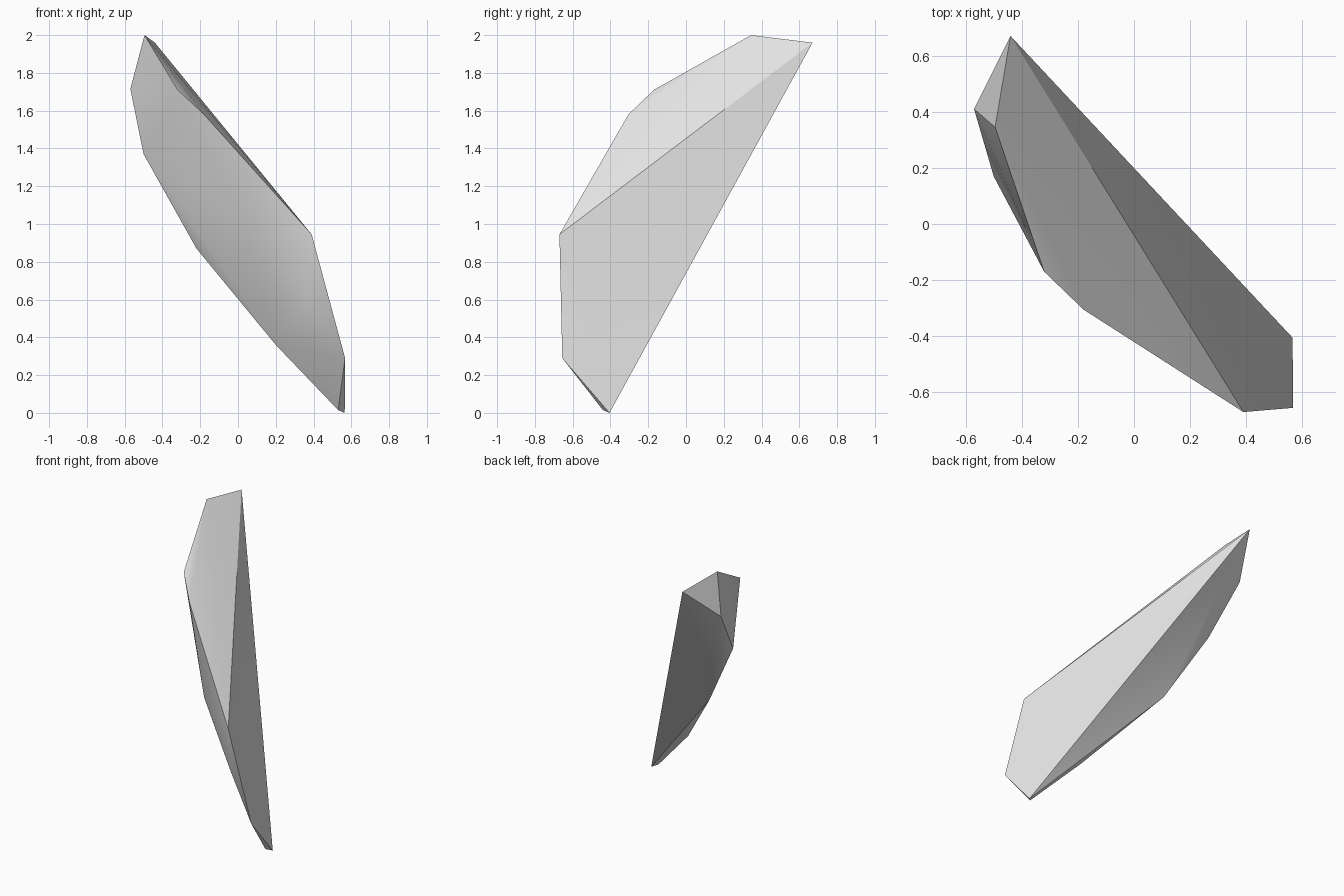
import bpy
import bmesh
import math

# Remove the default object
cube = bpy.data.objects.get("Cube")
if cube:
    bpy.data.objects.remove(cube, do_unlink=True)

# Plain grey stone
stone = bpy.data.materials.new("light_grey_stone")
stone.use_nodes = True
grey = (0.8, 0.8, 0.8, 1)
stone.diffuse_color = grey
stone.node_tree.nodes["Principled BSDF"].inputs["Base Color"].default_value = grey

# Corners of the broken flat side, from tip to base
flat_side = [(-.44, .67, 1.96), (.39, -.67, .945), (.567, -.655, .29), (.565, -.405, 0)]
# Upper ridge, from tip to base
upper_ridge = [(-.495, .345, 2), (-.32, -.17, 1.71), (-.18, -.305, 1.58),
               (.03, -.435, .99), (.37, -.61, .6)]
# Lower rear ridge, from tip to base
lower_ridge = [(-.57, .41, 1.715), (-.5, .17, 1.37), (-.22, .045, .87),
               (.2, -.31, .36), (.53, -.44, .015)]

# Wrap the corners in one closed convex shard
bm = bmesh.new()
for corner in flat_side + upper_ridge + lower_ridge:
    bm.verts.new(corner)
bmesh.ops.convex_hull(bm, input=list(bm.verts))
loose = [v for v in bm.verts if not v.link_faces]
bmesh.ops.delete(bm, geom=loose, context='VERTS')
bmesh.ops.recalc_face_normals(bm, faces=list(bm.faces))

mesh = bpy.data.meshes.new("shard")
bm.to_mesh(mesh)
bm.free()
mesh.materials.append(stone)
shard = bpy.data.objects.new("shard", mesh)
bpy.context.collection.objects.link(shard)

# Soft rounded faces, crisp broken edges
bpy.ops.object.select_all(action='DESELECT')
shard.select_set(True)
bpy.context.view_layer.objects.active = shard
bpy.ops.object.shade_smooth_by_angle(angle=math.radians(30))
